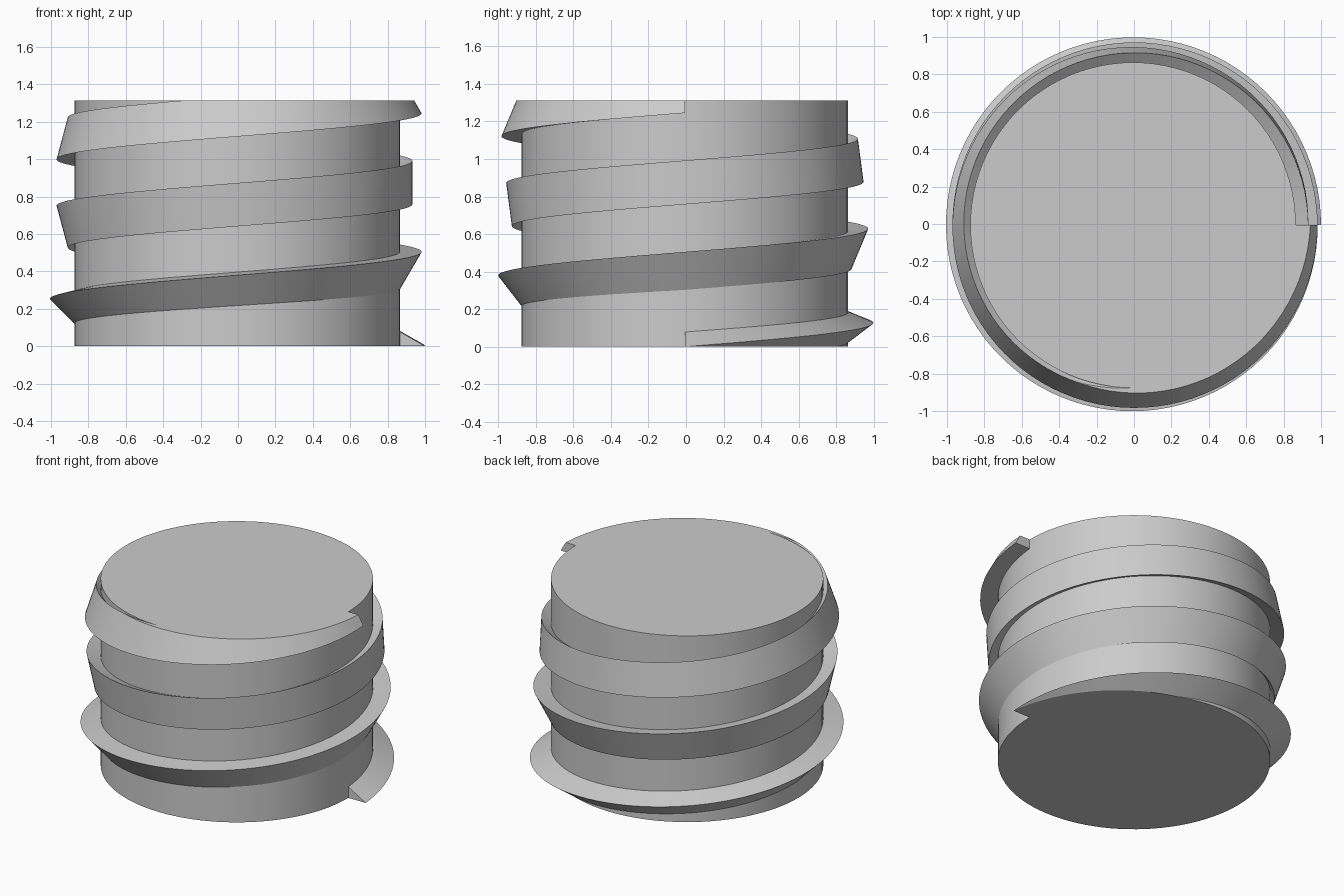
import bpy, bmesh
from math import sin, cos, pi, radians
from mathutils import Vector

HEIGHT = 1.3125
RADIUS = 0.87
TURNS = 3
STEPS = 96            # segments per turn
PROFILE = 0.135       # circumradius of the triangular thread profile
CENTRE = Vector((-0.005, -0.006, 0))

if "Cube" in bpy.data.objects:
    bpy.data.objects.remove(bpy.data.objects["Cube"], do_unlink=True)

grey = bpy.data.materials.new("light_grey")
grey.use_nodes = True
colour = (0.6, 0.6, 0.6, 1)
grey.diffuse_color = colour
grey.node_tree.nodes["Principled BSDF"].inputs["Base Color"].default_value = colour


def finish(bm, name):
    bmesh.ops.recalc_face_normals(bm, faces=bm.faces)
    mesh = bpy.data.meshes.new(name)
    bm.to_mesh(mesh)
    bm.free()
    mesh.materials.append(grey)
    obj = bpy.data.objects.new(name, mesh)
    bpy.context.collection.objects.link(obj)
    bpy.ops.object.select_all(action='DESELECT')
    obj.select_set(True)
    bpy.context.view_layer.objects.active = obj
    bpy.ops.object.shade_smooth_by_angle(angle=radians(30))
    return obj


# Cylindrical core
bm = bmesh.new()
bmesh.ops.create_cone(bm, cap_ends=True, segments=STEPS, radius1=RADIUS,
                      radius2=RADIUS, depth=HEIGHT)
bmesh.ops.translate(bm, verts=bm.verts, vec=CENTRE + Vector((0, 0, HEIGHT / 2)))
finish(bm, "core")

# Helical thread: a triangle that makes a quarter twist on its way up
bm = bmesh.new()
rings = []
count = TURNS * STEPS
for i in range(count + 1):
    t = i / count
    theta = t * TURNS * 2 * pi
    ring = []
    for k in range(3):
        a = t * pi / 2 - k * 2 * pi / 3
        r = RADIUS + PROFILE * cos(a)
        z = HEIGHT * t + PROFILE * sin(a)
        ring.append(bm.verts.new(CENTRE + Vector((r * cos(theta), r * sin(theta), z))))
    rings.append(ring)
for low, high in zip(rings, rings[1:]):
    for k in range(3):
        n = (k + 1) % 3
        bm.faces.new((low[k], low[n], high[n], high[k]))
bm.faces.new(rings[0])
bm.faces.new(rings[-1])

# Trim the thread flush with the core's two ends and close the cuts
for z, direction in ((0, -1), (HEIGHT, 1)):
    cut = bmesh.ops.bisect_plane(bm, geom=bm.verts[:] + bm.edges[:] + bm.faces[:],
                                 dist=1e-5, plane_co=(0, 0, z),
                                 plane_no=(0, 0, direction), clear_outer=True)
    edges = [e for e in cut["geom_cut"]
             if isinstance(e, bmesh.types.BMEdge) and e.is_boundary]
    bmesh.ops.triangle_fill(bm, edges=edges, use_beauty=True,
                            normal=(0, 0, direction))
finish(bm, "thread")
